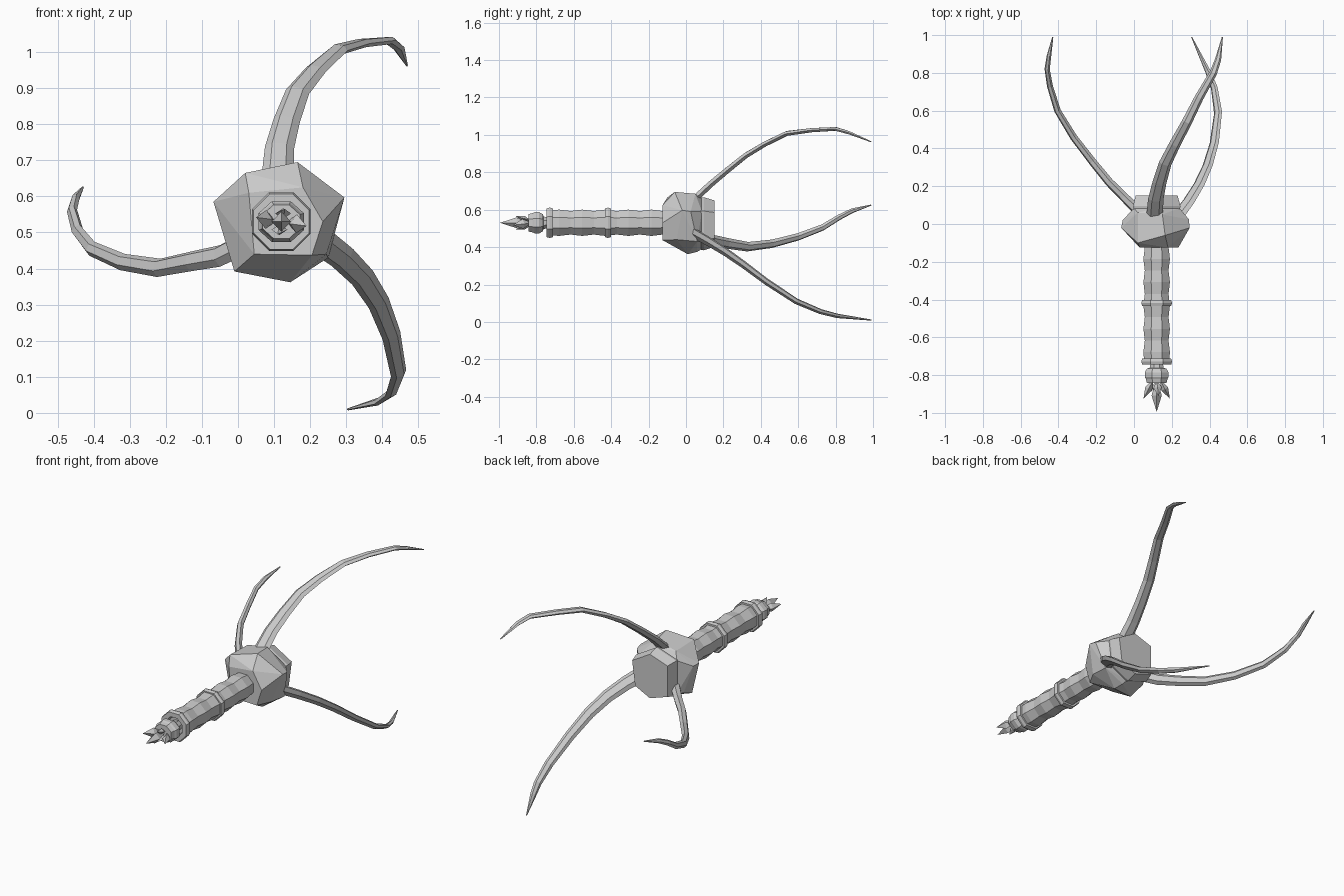
import bpy, bmesh, math
from mathutils import Vector

if "Cube" in bpy.data.objects:
    bpy.data.objects.remove(bpy.data.objects["Cube"])

CX, CZ = 0.12, 0.53          # handle axis
mat = bpy.data.materials.new("stone grey")
mat.diffuse_color = (0.6, 0.6, 0.6, 1)
mat.use_nodes = True
mat.node_tree.nodes["Principled BSDF"].inputs["Base Color"].default_value = mat.diffuse_color


def finish(name, bm):
    bmesh.ops.recalc_face_normals(bm, faces=bm.faces[:])
    me = bpy.data.meshes.new(name)
    bm.to_mesh(me)
    bm.free()
    me.materials.append(mat)
    ob = bpy.data.objects.new(name, me)
    bpy.context.collection.objects.link(ob)
    return ob


def loft(name, rings):
    """Skin a list of equal-length point rings and close both ends."""
    bm = bmesh.new()
    vs = [[bm.verts.new(p) for p in r] for r in rings]
    n = len(rings[0])
    for a, b in zip(vs, vs[1:]):
        for i in range(n):
            j = (i + 1) % n
            bm.faces.new((a[i], a[j], b[j], b[i]))
    bm.faces.new(vs[0][::-1])
    bm.faces.new(vs[-1])
    return finish(name, bm)


def lathe(name, profile, sides=8, squash=1.0):
    """Turn (y, radius) pairs around the handle axis."""
    rings = []
    for y, r in profile:
        rings.append([(CX + r * math.cos(a), y, CZ + r * squash * math.sin(a))
                      for a in (math.tau * (i + 0.5) / sides for i in range(sides))])
    return loft(name, rings)


def hull(name, pts):
    bm = bmesh.new()
    for p in pts:
        bm.verts.new(p)
    bmesh.ops.convex_hull(bm, input=bm.verts[:])
    bmesh.ops.dissolve_limit(bm, angle_limit=math.radians(6),
                             verts=bm.verts[:], edges=bm.edges[:])
    return finish(name, bm)


def tentacle(name, pts, side, w0, t0):
    """Tapered six-sided limb; side is its wide direction."""
    pts = [Vector(p) for p in pts]
    side = Vector(side)
    last = len(pts) - 1
    rings = []
    for k, p in enumerate(pts):
        tan = (pts[min(k + 1, last)] - pts[max(k - 1, 0)]).normalized()
        s = (side - tan * side.dot(tan)).normalized()
        n = tan.cross(s)
        f = 1 - k / last
        w = w0 * (0.3 + 0.7 * f) if k < last else 0.003
        t = t0 * (0.4 + 0.6 * f) if k < last else 0.003
        rings.append([p + s * w * math.cos(i * math.tau / 6) + n * t * math.sin(i * math.tau / 6)
                      for i in range(6)])
    return loft(name, rings)


# Faceted core
front = [(0.03, 0.61), (0.18, 0.625), (0.235, 0.53), (0.205, 0.437), (0.045, 0.44)]
middle = [(-0.068, -0.02, 0.585), (-0.06, 0.02, 0.58), (0.02, -0.10, 0.665), (0.02, 0.06, 0.66),
          (0.165, -0.06, 0.695), (0.15, 0.05, 0.685), (0.295, -0.02, 0.597), (0.29, 0.025, 0.59),
          (0.245, -0.05, 0.44), (0.25, 0.06, 0.43), (0.145, 0.01, 0.362), (0.13, 0.06, 0.375),
          (-0.01, -0.04, 0.392), (-0.02, 0.05, 0.43)]
rear = [(0.0, 0.62), (0.12, 0.66), (0.24, 0.59), (0.22, 0.44), (0.12, 0.39), (0.0, 0.43)]
hull("core", [(x, -0.125, z) for x, z in front] + middle + [(x, 0.085, z) for x, z in rear])

# Rear block behind the groove
hull("core_back", [(CX + (x - CX) * s, y, CZ + (z - CZ) * s)
                   for y, s in ((0.06, 1.0), (0.095, 1.05), (0.152, 0.92)) for x, z in rear])

# Scalloped grip with a recessed front end
profile = [(-0.715, 0.05), (-0.745, 0.056), (-0.745, 0.07)]
profile += [(-0.74 + 0.0617 * i, 0.076 if i % 2 else 0.068) for i in range(1, 11)]
lathe("grip", profile + [(-0.11, 0.074)])

# Raised bands
for name, y0, y1 in (("front_band", -0.745, -0.712), ("middle_band", -0.433, -0.402)):
    bm_profile = [(y0, 0.07), (y0, 0.083), ((y0 + y1) / 2, 0.088), (y1, 0.083), (y1, 0.07)]
    lathe(name, [(y1, 0.06), (y0, 0.06)] + bm_profile)

# Bud collar and stem
lathe("bud_collar", [(-0.71, 0.03), (-0.762, 0.04), (-0.765, 0.055), (-0.785, 0.068),
                     (-0.81, 0.068), (-0.82, 0.062), (-0.842, 0.056), (-0.842, 0.03)], 8, 0.9)


# Bud petals
def petal(name, base, tip, w, t):
    base, tip = Vector(base), Vector(tip)
    d = (tip - base).normalized()
    ref = Vector((0, 0, 1)) if abs(d.z) < 0.3 else Vector((1, 0, 0))
    s = d.cross(ref).normalized()
    n = s.cross(d)
    m = base.lerp(tip, 0.5)
    hull(name, [base, tip, m + s * w, m - s * w, m + n * t, m - n * t])


petal("centre_petal", (CX, -0.82, CZ), (CX, -0.995, CZ), 0.027, 0.028)
for label, sx in (("left", -1), ("right", 1)):
    petal(label + "_petal", (CX + sx * 0.015, -0.82, CZ), (CX + sx * 0.07, -0.925, CZ - sx * 0.012), 0.02, 0.026)
for label, sz in (("lower", -1), ("upper", 1)):
    petal(label + "_petal", (CX, -0.825, CZ + sz * 0.01), (CX + sz * 0.01, -0.91, CZ + sz * 0.035), 0.022, 0.015)

# Three curling tentacles
tentacle("upper_tentacle",
         [(0.11, 0.05, 0.66), (0.115, 0.13, 0.735), (0.135, 0.22, 0.81), (0.165, 0.32, 0.89),
          (0.215, 0.42, 0.95), (0.28, 0.54, 1.008), (0.345, 0.67, 1.025), (0.42, 0.80, 1.032),
          (0.445, 0.87, 1.012), (0.468, 0.99, 0.963)], (1, 0, 0), 0.044, 0.021)
tentacle("left_tentacle",
         [(0.01, 0.08, 0.465), (-0.05, 0.14, 0.435), (-0.13, 0.22, 0.42), (-0.22, 0.33, 0.402),
          (-0.32, 0.46, 0.418), (-0.405, 0.60, 0.455), (-0.445, 0.73, 0.505), (-0.46, 0.82, 0.56),
          (-0.45, 0.89, 0.595), (-0.43, 0.99, 0.625)], (0.3, 0, 1), 0.034, 0.026)
tentacle("lower_tentacle",
         [(0.23, 0.04, 0.475), (0.29, 0.12, 0.43), (0.345, 0.21, 0.375), (0.39, 0.31, 0.305),
          (0.425, 0.43, 0.215), (0.445, 0.59, 0.11), (0.425, 0.72, 0.055), (0.39, 0.81, 0.032),
          (0.305, 0.99, 0.01)], (0.85, 0, 0.5), 0.042, 0.021)
